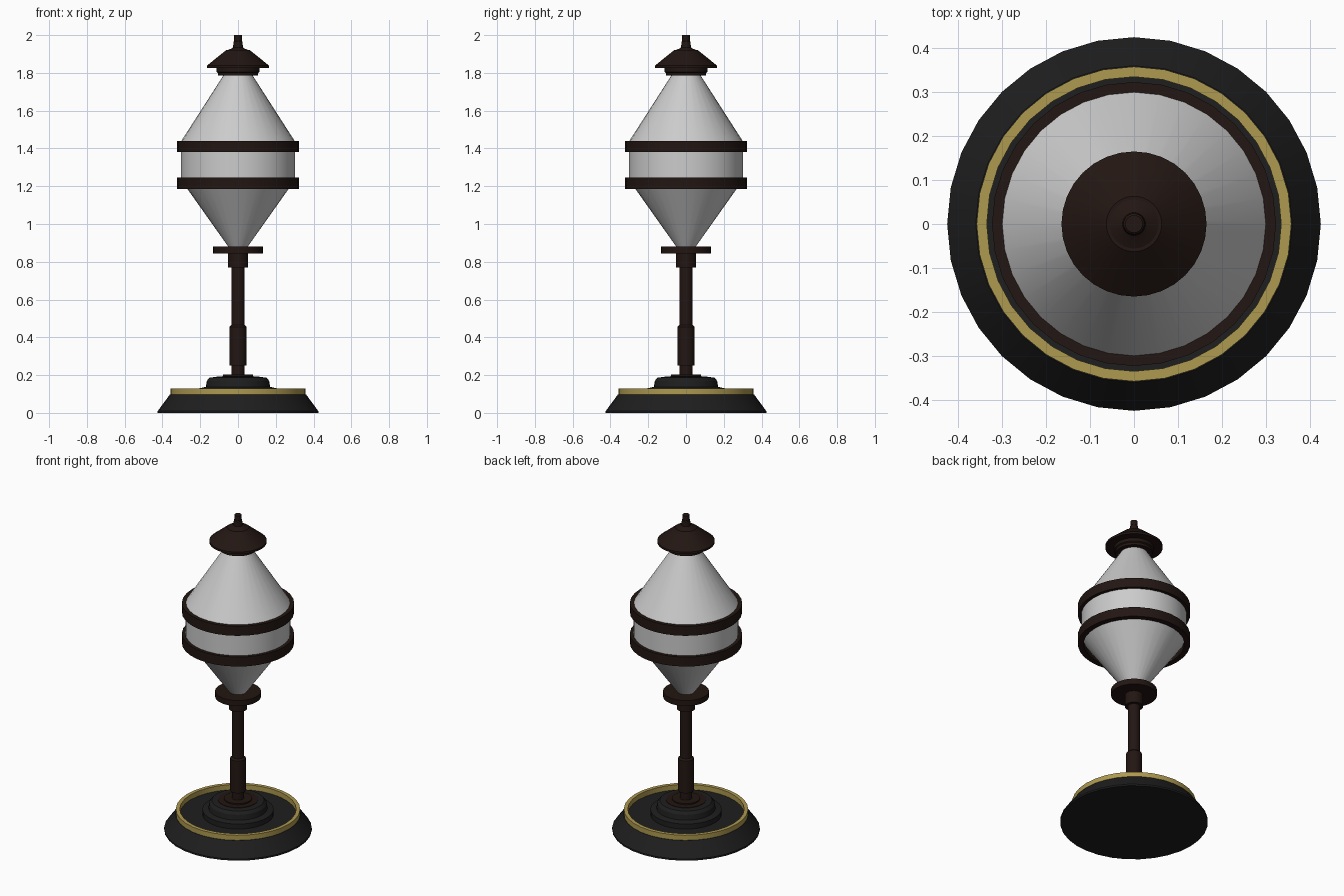
import bpy, bmesh, math

if "Cube" in bpy.data.objects:
    bpy.data.objects.remove(bpy.data.objects["Cube"])

SIDES = 32


def material(name, rgb):
    m = bpy.data.materials.new(name)
    m.diffuse_color = (*rgb, 1)
    m.use_nodes = True
    m.node_tree.nodes["Principled BSDF"].inputs["Base Color"].default_value = m.diffuse_color
    return m


BLACK = material("black_iron", (0.013, 0.013, 0.013))
BROWN = material("dark_bronze", (0.016, 0.008, 0.006))
GOLD = material("brass", (0.42, 0.32, 0.08))


def lathe(name, profile, mat=None, closed=False):
    """Spin (radius, z) points round the z axis; closed makes a hollow ring."""
    bm = bmesh.new()
    rings = []
    for r, z in profile:
        rings.append([bm.verts.new((r * math.cos(2 * math.pi * i / SIDES),
                                    r * math.sin(2 * math.pi * i / SIDES), z))
                      for i in range(SIDES)])
    pairs = list(zip(rings, rings[1:]))
    if closed:
        pairs.append((rings[-1], rings[0]))
    else:
        bm.faces.new(rings[0][::-1])
        bm.faces.new(rings[-1])
    for a, b in pairs:
        for i in range(SIDES):
            j = (i + 1) % SIDES
            bm.faces.new((a[i], a[j], b[j], b[i]))
    bmesh.ops.recalc_face_normals(bm, faces=bm.faces)
    me = bpy.data.meshes.new(name)
    bm.to_mesh(me)
    bm.free()
    ob = bpy.data.objects.new(name, me)
    bpy.context.collection.objects.link(ob)
    if mat:
        me.materials.append(mat)
    bpy.ops.object.select_all(action='DESELECT')
    ob.select_set(True)
    bpy.context.view_layer.objects.active = ob
    bpy.ops.object.shade_smooth_by_angle(angle=math.radians(25))
    return ob


# Base: sloped foot, brass rim and stepped hub
lathe("base", [(0.425, 0), (0.425, 0.01), (0.36, 0.098)], BLACK)
lathe("base_rim", [(0.335, 0.095), (0.358, 0.095), (0.358, 0.13), (0.335, 0.13)],
      GOLD, closed=True)
lathe("base_hub", [(0.205, 0.095), (0.205, 0.13), (0.17, 0.138), (0.165, 0.17),
                   (0.15, 0.187), (0.12, 0.19)], BLACK)
lathe("stem_foot", [(0.115, 0.185), (0.115, 0.193), (0.08, 0.194), (0.08, 0.202)], BROWN)

# Stem with a thicker sleeve, collar and flange
lathe("stem", [(0.035, 0.2), (0.035, 0.25), (0.045, 0.25), (0.045, 0.455),
               (0.035, 0.465), (0.035, 0.77), (0.053, 0.77), (0.053, 0.845)], BROWN)
lathe("flange", [(0.132, 0.845), (0.132, 0.88)], BROWN)

# Lamp shade: two cones joined by a straight band
lathe("shade", [(0.05, 0.878), (0.303, 1.235), (0.303, 1.435), (0.075, 1.79)])

# Two hoops round the shade
for name, z in (("lower_hoop", 1.185), ("upper_hoop", 1.38)):
    lathe(name, [(0.29, z), (0.323, z), (0.323, z + 0.06), (0.29, z + 0.06)],
          BROWN, closed=True)

# Cap and finial
lathe("cap", [(0.107, 1.785), (0.107, 1.80), (0.115, 1.805), (0.115, 1.825),
              (0.165, 1.825), (0.165, 1.838), (0.063, 1.92)], BROWN)
lathe("finial", [(0.06, 1.918), (0.033, 1.93), (0.026, 1.935), (0.024, 1.965),
                 (0.02, 1.97), (0.02, 2.0)], BROWN)
